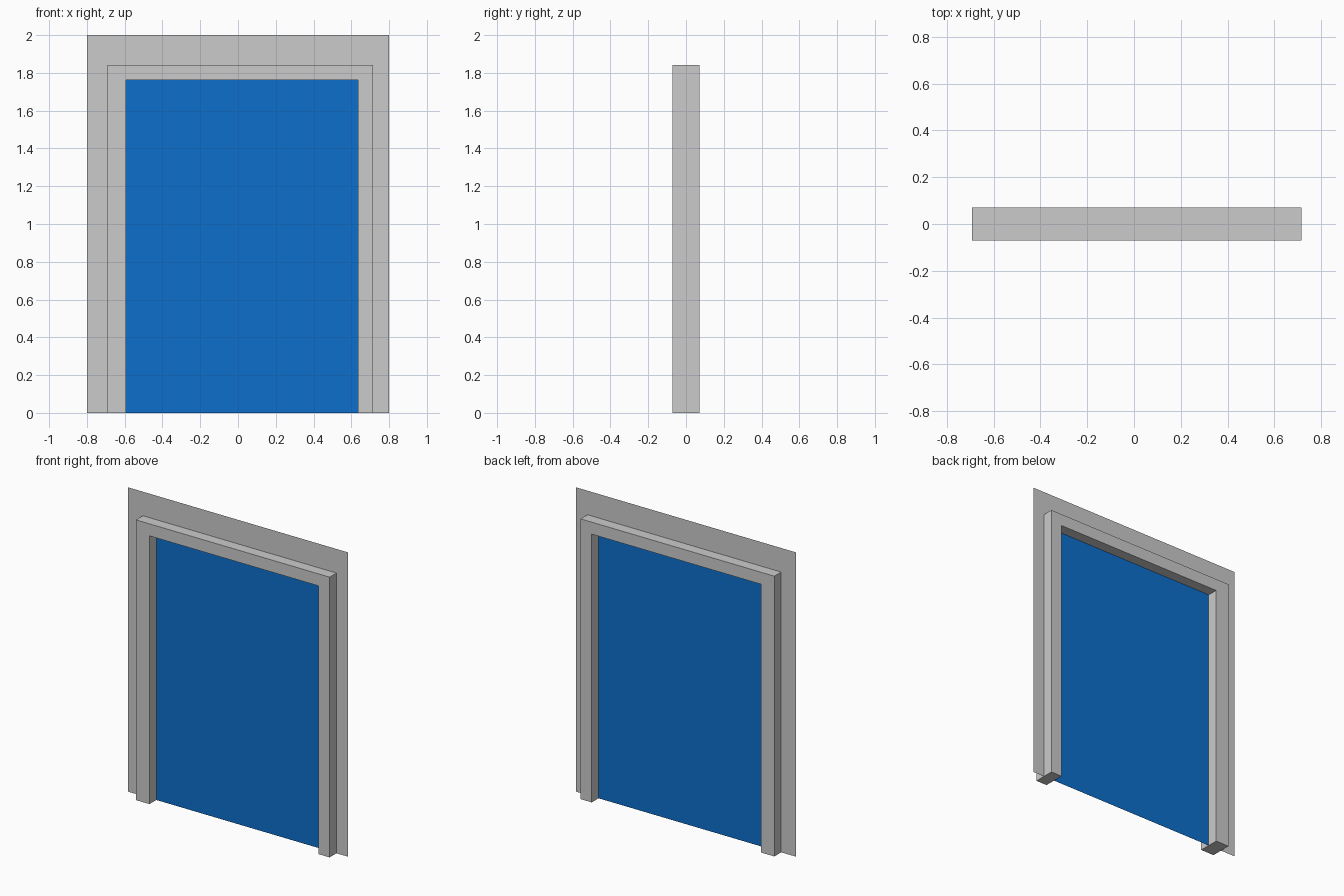
import bpy, bmesh
from mathutils import Vector

if "Cube" in bpy.data.objects:
    bpy.data.objects.remove(bpy.data.objects["Cube"])

# Measurements: (left, right, top) of each nested outline
WALL = (-0.80, 0.80, 2.00)
FRAME = (-0.692, 0.716, 1.842)
OPENING = (-0.594, 0.636, 1.763)
DEPTH = 0.142


def outline(r):
    l, r_, t = r
    return [(l, 0), (l, t), (r_, t), (r_, 0)]


def build(name, quads, depth=0.0):
    """Flat upright sheet from xz quads, thickened evenly about y = 0."""
    bm = bmesh.new()
    for q in quads:
        bm.faces.new([bm.verts.new((x, -depth / 2, z)) for x, z in q])
    bmesh.ops.remove_doubles(bm, verts=bm.verts, dist=1e-5)
    if depth:
        ext = bmesh.ops.extrude_face_region(bm, geom=bm.faces[:], use_keep_orig=True)
        moved = [v for v in ext["geom"] if isinstance(v, bmesh.types.BMVert)]
        bmesh.ops.translate(bm, verts=moved, vec=Vector((0, depth, 0)))
        bmesh.ops.recalc_face_normals(bm, faces=bm.faces[:])
    else:
        bmesh.ops.reverse_faces(bm, faces=[f for f in bm.faces if f.normal.y > 0])
    mesh = bpy.data.meshes.new(name)
    bm.to_mesh(mesh)
    bm.free()
    ob = bpy.data.objects.new(name, mesh)
    bpy.context.collection.objects.link(ob)
    return ob


def arch(outer, inner):
    """Mitred quads: left leg, lintel, right leg."""
    o, i = outline(outer), outline(inner)
    return [[o[k], o[k + 1], i[k + 1], i[k]] for k in range(3)]


# Thin wall sheet around the frame
build("wall", arch(WALL, FRAME))

# Door frame standing proud on both sides of the wall
frame = build("door_frame", arch(FRAME, OPENING), DEPTH)

# Merge the mitres so the frame has clean flat faces
bm = bmesh.new()
bm.from_mesh(frame.data)
bmesh.ops.dissolve_limit(bm, angle_limit=0.01, verts=bm.verts, edges=bm.edges)
bm.to_mesh(frame.data)
bm.free()

# Blue door panel in the middle of the opening
door = build("door_panel", [outline(OPENING)])
blue = bpy.data.materials.new("door_blue")
blue.diffuse_color = (0.004, 0.159, 0.604, 1)
blue.use_nodes = True
blue.node_tree.nodes["Principled BSDF"].inputs["Base Color"].default_value = blue.diffuse_color
door.data.materials.append(blue)
